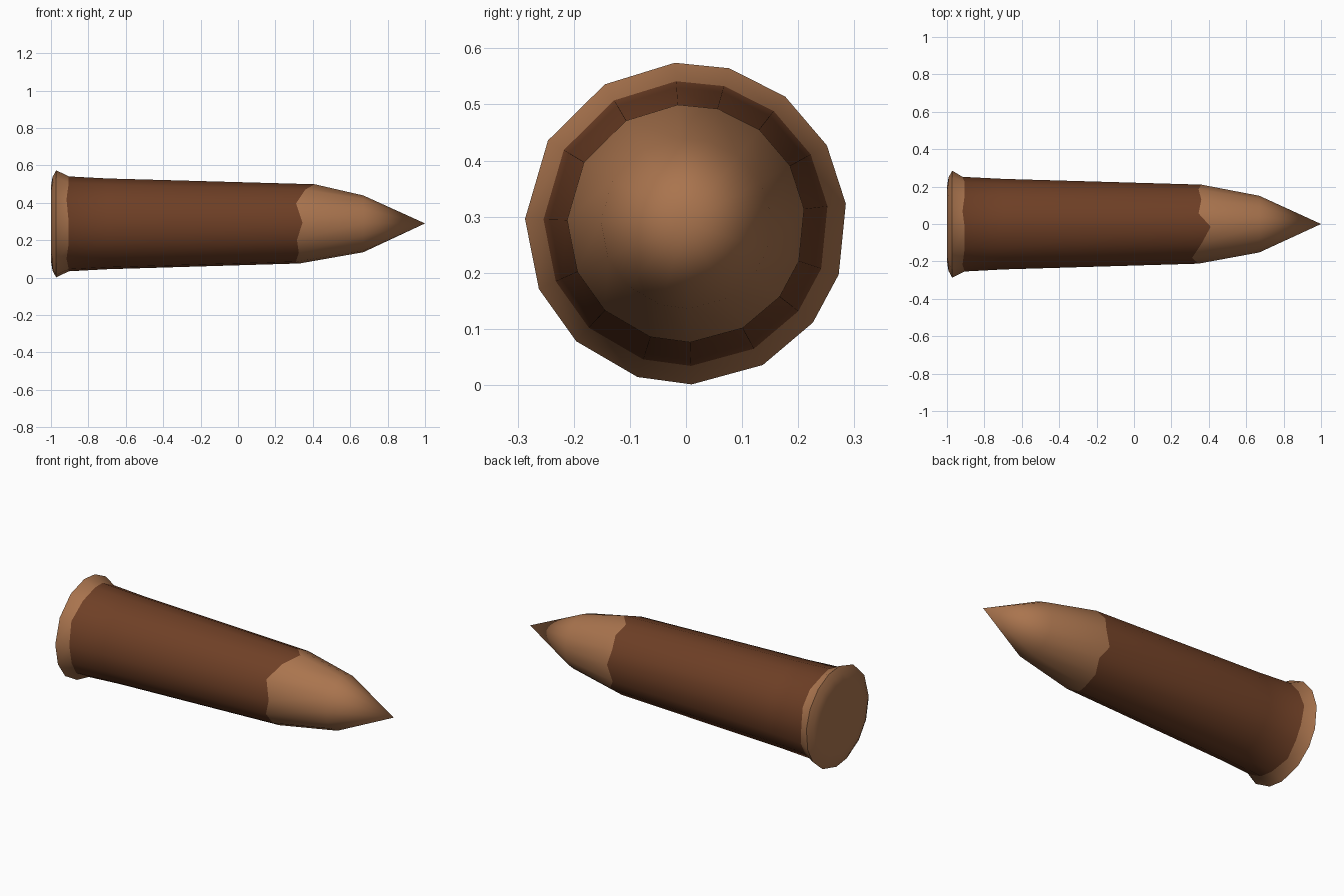
import bpy, bmesh, math

if "Cube" in bpy.data.objects:
    bpy.data.objects.remove(bpy.data.objects["Cube"])

def material(name, rgb):
    m = bpy.data.materials.new(name)
    m.diffuse_color = (*rgb, 1)
    m.use_nodes = True
    m.node_tree.nodes["Principled BSDF"].inputs["Base Color"].default_value = m.diffuse_color
    return m

wood = material("light wood", (0.40, 0.175, 0.076))
bark = material("dark bark", (0.157, 0.050, 0.019))

CZ = 0.288
# Slightly irregular hewn cross-section (degrees in the y-z plane)
angles = [94, 74.5, 52, 29, 7, -18.5, -38, -61.5, -88, -107.5, -133, -156, -181.6, -211, -239.7]
n = len(angles)
# Ragged edge where the bark was cut away from the point
jag = [.41, .345, .36, .345, .36, .33, .37, .34, .33, .31, .325, .315, .345, .31, .36]
butt_edge = [-0.905 - 0.012 * (i % 3 == 1) for i in range(n)]

# Rings along the log: (x positions, radius, is the band after it bark?)
rings = [
    ([-1.0] * n, 0.20, False),
    ([-0.992] * n, 0.25, False),
    ([-0.972] * n, 0.287, False),
    (butt_edge, 0.254, True),
    ([-0.70] * n, 0.243, True),
    (jag, 0.212, False),
    ([0.67] * n, 0.152, False),
]

bm = bmesh.new()
loops = []
for xs, r, _ in rings:
    loops.append([bm.verts.new((x, r * math.cos(math.radians(a)), CZ + r * math.sin(math.radians(a))))
                  for x, a in zip(xs, angles)])
tip = bm.verts.new((1.0, 0, 0.29))
end = bm.verts.new((-0.995, 0, CZ))

# Side bands, coloured by position along the log
for k in range(len(loops) - 1):
    for i in range(n):
        j = (i + 1) % n
        f = bm.faces.new((loops[k][i], loops[k][j], loops[k + 1][j], loops[k + 1][i]))
        f.material_index = int(rings[k][2])

# Sharpened point and hammered butt end
for i in range(n):
    j = (i + 1) % n
    bm.faces.new((loops[-1][i], loops[-1][j], tip))
    bm.faces.new((loops[0][j], loops[0][i], end))

bmesh.ops.recalc_face_normals(bm, faces=bm.faces)
mesh = bpy.data.meshes.new("wooden_stake")
bm.to_mesh(mesh)
bm.free()
mesh.materials.append(wood)
mesh.materials.append(bark)
obj = bpy.data.objects.new("wooden_stake", mesh)
bpy.context.collection.objects.link(obj)
bpy.context.view_layer.objects.active = obj
obj.select_set(True)
bpy.ops.object.shade_smooth_by_angle(angle=math.radians(50))
